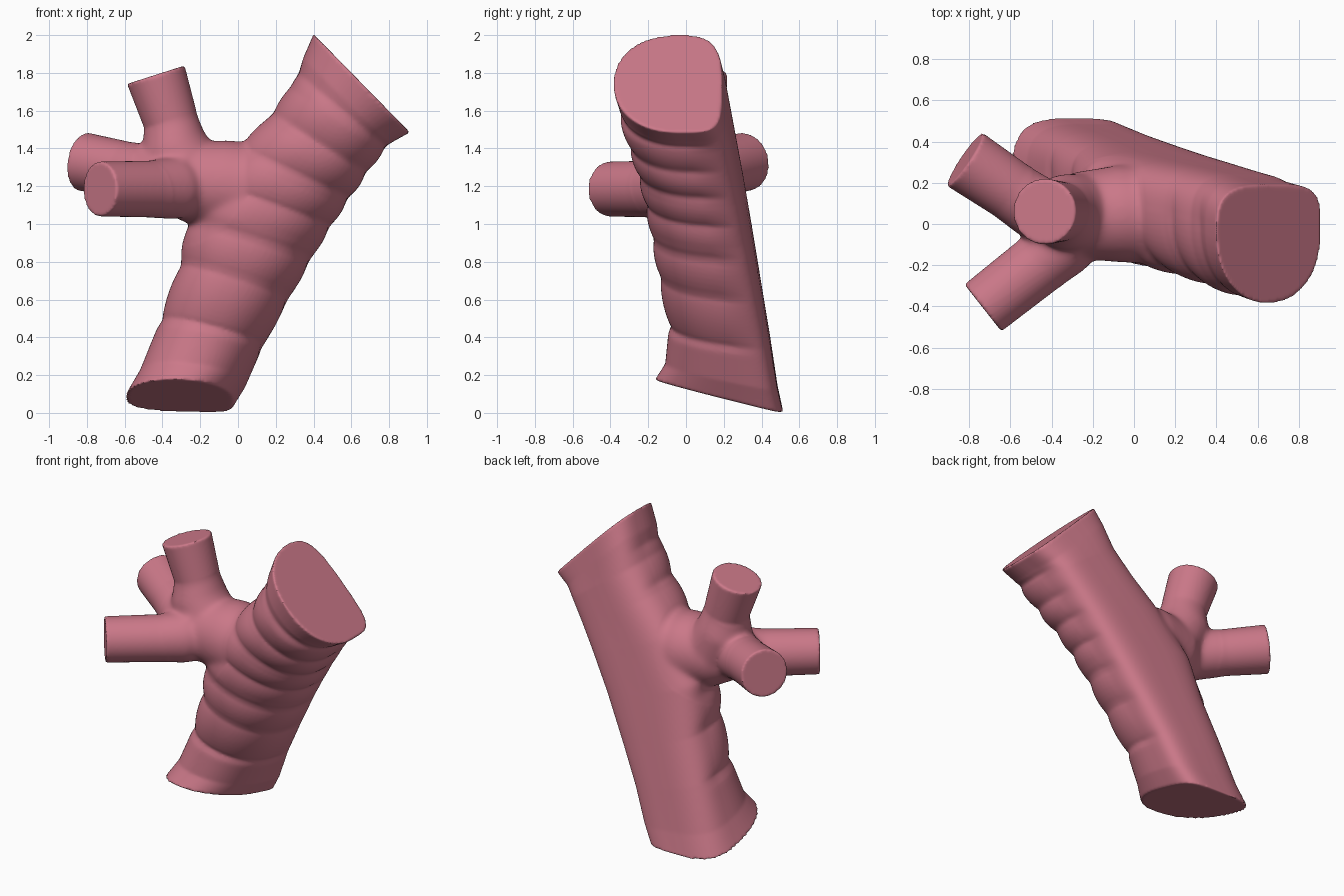
import bpy, bmesh, math
from mathutils import Vector

if "Cube" in bpy.data.objects:
    bpy.data.objects.remove(bpy.data.objects["Cube"])

bm = bmesh.new()
N = 64


def loft(rings):
    """Skin a list of rings and close both ends with a fan."""
    vs = [[bm.verts.new(p) for p in r] for r in rings]
    for a, b in zip(vs, vs[1:]):
        for i in range(N):
            j = (i + 1) % N
            bm.faces.new((a[i], a[j], b[j], b[i]))
    for r in (vs[0], vs[-1]):
        c = bm.verts.new(sum((v.co for v in r), Vector()) / N)
        for i in range(N):
            bm.faces.new((r[i], r[(i + 1) % N], c))


def tube(stations):
    """Round tube through (x, y, z, radius) stations."""
    pts = [Vector(s[:3]) for s in stations]
    rings = []
    for k, p in enumerate(pts):
        d = (pts[min(k + 1, len(pts) - 1)] - pts[max(k - 1, 0)]).normalized()
        u = d.cross(Vector((0.1, 1, 0.2))).normalized()
        v = d.cross(u)
        rings.append([p + stations[k][3] * (u * math.cos(t) + v * math.sin(t))
                      for t in (2 * math.pi * i / N for i in range(N))])
    loft(rings)


def spow(x, e):
    return math.copysign(abs(x) ** e, x)


# Grooves between the cartilage bands, by height of the airway centre
GROOVES = [.43, .70, .91, 1.10, 1.27, 1.43, 1.60]


def band_bulge(z):
    for a, b in zip(GROOVES, GROOVES[1:]):
        if a <= z < b:
            return .065 * (math.sin(math.pi * (z - a) / (b - a)) ** .7 - .6)
    d = min(abs(z - GROOVES[0]), abs(z - GROOVES[-1]))
    return -.039 * max(0, 1 - d / .05)


# Main airway: left x, left z, right x, right z, front y, back y, tilt
trunk = [
    (-.595, .10, -.025, .08, -.165, .515, .25),
    (-.52, .23, .04, .17, -.11, .485, .20),
    (-.41, .50, .13, .36, -.09, .445, .12),
    (-.31, .78, .26, .60, -.14, .40, .10),
    (-.25, 1.08, .42, .88, -.19, .35, .06),
    (-.05, 1.35, .56, 1.10, -.24, .305, .03),
    (.15, 1.55, .66, 1.24, -.29, .27, .0),
    (.28, 1.72, .76, 1.38, -.34, .24, .0),
    (.35, 1.89, .81, 1.43, -.36, .215, .0),
    (.40, 2.005, .91, 1.485, -.385, .19, .0),
]
rings = []
STEPS = 10
for k in range((len(trunk) - 1) * STEPS + 1):
    a, f = divmod(k, STEPS)
    b = min(a + 1, len(trunk) - 1)
    lx, lz, rx, rz, yf, yb, tilt = [p + (q - p) * f / STEPS
                                    for p, q in zip(trunk[a], trunk[b])]
    cx, cz, cy = (lx + rx) / 2, (lz + rz) / 2, yb - (yb - yf) * .40
    bulge = band_bulge(cz)
    ring = []
    for i in range(N):
        t = 2 * math.pi * i / N
        # round front, flat back with a squarer right corner
        front = math.sin(t) > 0
        e = .92 if front else (.45 if math.cos(t) > 0 else .65)
        u, v = spow(math.cos(t), e), spow(math.sin(t), e)
        g = 1 + bulge * max(0, min(1, 1 + 1.4 * v))
        dy = -v * g * (cy - yf) if front else -v * (yb - cy)
        ring.append(Vector((cx + u * g * (rx - lx) / 2, cy + dy,
                            cz + u * g * (rz - lz) / 2
                            - tilt * (cy + dy - (yf + yb) / 2))))
    rings.append(ring)
loft(rings)

# Side stem and its three branches
tube([(.22, .04, 1.17, .24), (-.08, .05, 1.21, .235),
      (-.28, .04, 1.22, .21), (-.42, .02, 1.22, .14)])
tube([(-.22, .05, 1.20, .20), (-.345, .06, 1.42, .18),
      (-.355, .06, 1.54, .145), (-.435, .06, 1.79, .16)])
tube([(-.25, -.08, 1.22, .15), (-.40, .03, 1.25, .16),
      (-.60, .165, 1.29, .147), (-.82, .313, 1.33, .155)])
tube([(-.20, .05, 1.20, .15), (-.35, -.10, 1.19, .165),
      (-.47, -.20, 1.185, .15), (-.733, -.407, 1.185, .145)])

bmesh.ops.recalc_face_normals(bm, faces=bm.faces)
mesh = bpy.data.meshes.new("airway")
bm.to_mesh(mesh)
bm.free()
airway = bpy.data.objects.new("airway", mesh)
bpy.context.collection.objects.link(airway)

# Fuse into one skin
mod = airway.modifiers.new("fuse", 'REMESH')
mod.mode = 'VOXEL'
mod.voxel_size = .01
dg = bpy.context.evaluated_depsgraph_get()
fused = bpy.data.meshes.new_from_object(airway.evaluated_get(dg))
airway.modifiers.clear()
airway.data = fused

# Soften the junction strongly, everything else lightly
bm = bmesh.new()
bm.from_mesh(fused)


def soften(verts, times):
    for _ in range(times):
        bmesh.ops.smooth_vert(bm, verts=verts, factor=.5, use_axis_x=True,
                              use_axis_y=True, use_axis_z=True)


hub = Vector((-.22, .04, 1.24))
soften(bm.verts[:], 2)
soften([v for v in bm.verts if (v.co - hub).length < .36], 24)
bm.to_mesh(fused)
bm.free()

mat = bpy.data.materials.new("pink_tissue")
mat.diffuse_color = (.60, .19, .25, 1)
mat.use_nodes = True
mat.node_tree.nodes["Principled BSDF"].inputs["Base Color"].default_value = mat.diffuse_color
airway.data.materials.clear()
airway.data.materials.append(mat)
bpy.context.view_layer.objects.active = airway
airway.select_set(True)
bpy.ops.object.shade_smooth()
